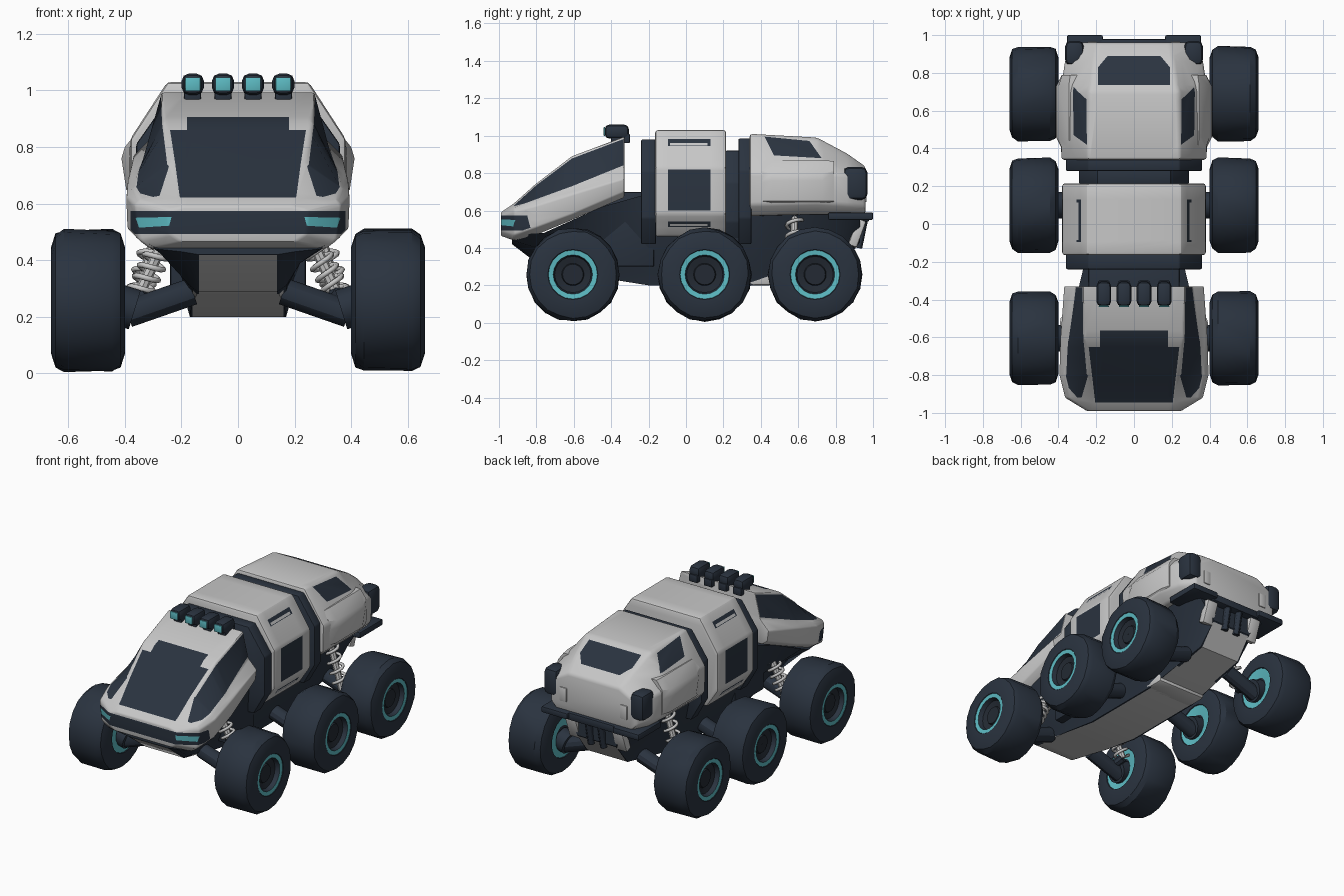
import bpy, bmesh, math, random
from mathutils import Vector, Matrix

if "Cube" in bpy.data.objects:
    bpy.data.objects.remove(bpy.data.objects["Cube"])

random.seed(4)


def material(name, rgb):
    m = bpy.data.materials.new(name)
    m.diffuse_color = (*rgb, 1)
    m.use_nodes = True
    m.node_tree.nodes["Principled BSDF"].inputs["Base Color"].default_value = m.diffuse_color
    return m


MATS = [material("light grey shell", (0.57, 0.57, 0.57)),
        material("dark blue grey", (0.023, 0.033, 0.050)),
        material("cyan light", (0.11, 0.50, 0.55)),
        material("darker hub", (0.017, 0.023, 0.033))]
SHELL, DARK, CYAN, HUB = range(4)


def finish(name, bm):
    me = bpy.data.meshes.new(name)
    bm.to_mesh(me)
    bm.free()
    for m in MATS:
        me.materials.append(m)
    ob = bpy.data.objects.new(name, me)
    bpy.context.collection.objects.link(ob)
    return ob


def bevel(bm, width, seg=2):
    edges = [e for e in bm.edges if len(e.link_faces) == 2 and e.calc_face_angle(0) > 0.4]
    bmesh.ops.bevel(bm, geom=edges, offset=width, segments=seg, profile=0.5,
                    affect='EDGES', clamp_overlap=True)


def loft(stations, mat, width=0.015):
    """Skin mirrored half sections [(x, z) bottom to top] placed along y."""
    bm = bmesh.new()
    rings = []
    for y, half in stations:
        ring = half + [(-x, z) for x, z in reversed(half)]
        rings.append([bm.verts.new((x, y, z)) for x, z in ring])
    n = len(rings[0])
    for a, b in zip(rings, rings[1:]):
        for i in range(n):
            bm.faces.new((a[i], a[(i + 1) % n], b[(i + 1) % n], b[i]))
    bm.faces.new(rings[0])
    bm.faces.new(rings[-1])
    bmesh.ops.recalc_face_normals(bm, faces=bm.faces[:])
    if width:
        bevel(bm, width)
    for f in bm.faces:
        f.material_index = mat
    return bm


def paint(bm, poly, axis, sign, mat, facing=0.2):
    """Cut a convex outline, seen along one axis, into the skin and colour it."""
    bm.normal_update()
    u, v = [k for k in range(3) if k != axis]
    mid = Vector((sum(p[0] for p in poly), sum(p[1] for p in poly))) / len(poly)
    planes = []
    for p, q in zip(poly, poly[1:] + poly[:1]):
        nrm = Vector((q[1] - p[1], p[0] - q[0])).normalized()
        if nrm.dot(mid - Vector(p)) > 0:
            nrm = -nrm
        co, no = Vector((0, 0, 0)), Vector((0, 0, 0))
        co[u], co[v], no[u], no[v] = p[0], p[1], nrm[0], nrm[1]
        planes.append((co, no))
    for co, no in planes:
        faces = [f for f in bm.faces if f.normal[axis] * sign > facing]
        edges = list({e for f in faces for e in f.edges})
        verts = list({w for f in faces for w in f.verts})
        bmesh.ops.bisect_plane(bm, geom=verts + edges + faces, dist=1e-5,
                               plane_co=co, plane_no=no)
        bm.normal_update()
    for f in bm.faces:
        c = f.calc_center_median()
        if f.normal[axis] * sign > facing and all((c - co).dot(no) < 0 for co, no in planes):
            f.material_index = mat


def box(name, c, size, mat, width=0.01, rot=0):
    bm = bmesh.new()
    bmesh.ops.create_cube(bm, size=1, matrix=Matrix.Translation(c)
                          @ Matrix.Rotation(rot, 4, 'X') @ Matrix.Diagonal((*size, 1)))
    if width:
        bevel(bm, width)
    for f in bm.faces:
        f.material_index = mat
    return finish(name, bm)


def rod(name, p, q, r, mat, seg=12):
    p, q = Vector(p), Vector(q)
    bm = bmesh.new()
    m = Matrix.Translation((p + q) / 2) @ (q - p).to_track_quat('Z', 'Y').to_matrix().to_4x4()
    bmesh.ops.create_cone(bm, cap_ends=True, segments=seg, radius1=r, radius2=r,
                          depth=(q - p).length, matrix=m)
    for f in bm.faces:
        f.material_index = mat
    return finish(name, bm)


def spring(name, p, q, r, turns):
    p, q = Vector(p), Vector(q)
    rot = (q - p).to_track_quat('Z', 'Y')
    cu = bpy.data.curves.new(name, 'CURVE')
    cu.dimensions, cu.bevel_depth, cu.bevel_resolution = '3D', 0.010, 1
    n = turns * 12
    sp = cu.splines.new('POLY')
    sp.points.add(n)
    for i in range(n + 1):
        a = i * math.tau / 12
        co = p + rot @ Vector((r * math.cos(a), r * math.sin(a), (q - p).length * i / n))
        sp.points[i].co = (*co, 1)
    cu.materials.append(MATS[SHELL])
    bpy.context.collection.objects.link(bpy.data.objects.new(name, cu))


def wheel(name, x, y, z, s, seg=20):
    """Lathe a tyre and rim; the inner side has a broad cyan face."""
    outer = [(0.085, 0.25), (0.115, 0.234), (0.13, 0.19), (0.13, 0.134), (0.127, 0.131),
             (0.124, 0.105), (0.095, 0.097), (0.085, 0.060), (0.095, 0.055), (0.095, 0.001)]
    inner = [(-0.10, 0.001), (-0.115, 0.070), (-0.125, 0.131), (-0.13, 0.134),
             (-0.13, 0.19), (-0.115, 0.234), (-0.085, 0.25)]
    prof = inner + outer
    mats = [DARK, CYAN] + [DARK] * 9 + [CYAN, DARK, HUB, HUB, HUB]
    bm = bmesh.new()
    rings = []
    for a, r in prof:
        ring = []
        for k in range(seg):
            j = random.uniform(-0.005, 0.004) if r > 0.2 else 0
            t = k * math.tau / seg
            ring.append(bm.verts.new((x + s * a, y + (r + j) * math.cos(t),
                                      z + (r + j) * math.sin(t))))
        rings.append(ring)
    for a, b, m in zip(rings, rings[1:], mats):
        for i in range(seg):
            f = bm.faces.new((a[i], a[(i + 1) % seg], b[(i + 1) % seg], b[i]))
            f.material_index = m
    bmesh.ops.recalc_face_normals(bm, faces=bm.faces[:])
    finish(name, bm)


# front cabin with windscreen, side glass, nose band and headlights
bm = loft([(-0.99, [(0.20, 0.465), (0.24, 0.49), (0.25, 0.570), (0.235, 0.58), (0.19, 0.59)]),
           (-0.92, [(0.31, 0.440), (0.35, 0.47), (0.365, 0.595), (0.35, 0.612), (0.215, 0.638)]),
           (-0.80, [(0.33, 0.470), (0.39, 0.51), (0.395, 0.625), (0.37, 0.655), (0.235, 0.745)]),
           (-0.61, [(0.33, 0.550), (0.385, 0.58), (0.39, 0.685), (0.345, 0.730), (0.262, 0.890)]),
           (-0.33, [(0.32, 0.670), (0.36, 0.70), (0.37, 0.770), (0.31, 0.830), (0.27, 0.995)])],
          SHELL, 0.010)
paint(bm, [(-0.205, -0.945), (0.205, -0.945), (0.24, -0.65), (-0.24, -0.65)], 2, 1, DARK, 0.5)
paint(bm, [(-0.18, -0.66), (0.18, -0.66), (0.18, -0.565), (-0.18, -0.565)], 2, 1, DARK, 0.5)
for s in (1, -1):
    paint(bm, [(-0.925, 0.622), (-0.80, 0.735), (-0.61, 0.878), (-0.335, 0.982),
               (-0.335, 0.83), (-0.61, 0.73), (-0.80, 0.653)], 0, s, DARK, 0.2)
paint(bm, [(-0.38, 0.493), (0.38, 0.493), (0.38, 0.574), (-0.38, 0.574)], 1, -1, DARK)
for s in (1, -1):
    paint(bm, [(s * 0.243, 0.522), (s * 0.35, 0.515), (s * 0.362, 0.55), (s * 0.235, 0.553)],
          1, -1, CYAN)
finish("front_cabin", bm)

# middle module with side doors and slots
octo = [(0.30, 0.46), (0.38, 0.58), (0.38, 0.83), (0.25, 1.03)]
bm = loft([(-0.165, octo), (0.215, octo)], SHELL)
for s in (1, -1):
    for lo, hi in ((0.60, 0.82), (0.945, 0.982), (0.512, 0.542)):
        paint(bm, [(-0.095, lo), (0.13, lo), (0.13, hi), (-0.095, hi)], 0, s, DARK)
    for lo, hi in ((0.948, 0.962), (0.516, 0.528)):
        paint(bm, [(-0.085, lo), (0.115, lo), (0.115, hi), (-0.085, hi)], 0, s, SHELL)
finish("middle_module", bm)

# rear module with side and back windows
bm = loft([(0.34, [(0.32, 0.57), (0.38, 0.63), (0.385, 0.80), (0.245, 1.01)]),
           (0.70, [(0.33, 0.58), (0.39, 0.64), (0.39, 0.80), (0.235, 0.99)]),
           (0.86, [(0.32, 0.58), (0.365, 0.63), (0.365, 0.79), (0.21, 0.905)]),
           (0.96, [(0.27, 0.58), (0.31, 0.62), (0.31, 0.77), (0.185, 0.835)])], SHELL)
for s in (1, -1):
    paint(bm, [(0.42, 0.995), (0.66, 0.972), (0.725, 0.88), (0.47, 0.895)], 0, s, DARK)
paint(bm, [(-0.19, 0.735), (0.19, 0.735), (0.19, 0.83), (0.14, 0.89),
           (-0.14, 0.89), (-0.19, 0.83)], 2, 1, DARK, 0.4)
finish("rear_module", bm)
flat = [(0.30, 0.60), (0.380, 0.65), (0.382, 0.75), (0.38, 0.81), (0.338, 0.865)]
wide = [(0.32, 0.59), (0.395, 0.65), (0.412, 0.76), (0.40, 0.80), (0.345, 0.868)]
finish("side_blisters", loft([(0.40, flat), (0.46, wide), (0.73, wide), (0.79, flat)], SHELL, 0))
for s in (1, -1):
    box("rear_hatch_panel", (s * 0.22, 0.96, 0.69), (0.05, 0.012, 0.09), SHELL, 0.004)
    box("tail_lamp", (s * 0.315, 0.905, 0.745), (0.10, 0.13, 0.175), DARK, 0.03)
    box("rear_step", (s * 0.26, 0.88, 0.57), (0.19, 0.24, 0.04), DARK, 0.008)
    box("rear_bracket", (s * 0.17, 0.915, 0.48), (0.08, 0.05, 0.15), SHELL, 0.01, -0.35)
    rod("hitch_bar", (s * 0.045, 0.955, 0.57), (s * 0.045, 0.92, 0.40), 0.022, DARK)
box("rear_bumper", (0, 0.91, 0.565), (0.36, 0.14, 0.05), DARK)

# dark joints between the modules
for name, y0, y1, sx, z0, z1 in (("front_joint_ring", -0.24, -0.16, 0.36, 0.42, 0.98),
                                 ("rear_joint_ring", 0.28, 0.35, 0.36, 0.42, 0.985),
                                 ("rear_joint_neck", 0.21, 0.29, 0.29, 0.40, 0.92)):
    sec = [(sx * 0.78, z0), (sx, z0 + 0.14), (sx, z1 - 0.17), (sx * 0.67, z1)]
    finish(name, loft([(y0, sec), (y1, sec)], DARK, 0.008))
box("front_joint_neck", (0, -0.32, 0.5), (0.48, 0.30, 0.40), DARK)

# lower hull with a pale belly
bm = loft([(-0.93, [(0.14, 0.42), (0.20, 0.43), (0.29, 0.44), (0.33, 0.47)]),
           (-0.76, [(0.14, 0.29), (0.17, 0.31), (0.22, 0.39), (0.36, 0.48)]),
           (-0.45, [(0.165, 0.24), (0.18, 0.29), (0.22, 0.39), (0.32, 0.62)]),
           (-0.20, [(0.17, 0.20), (0.19, 0.27), (0.24, 0.40), (0.26, 0.69)]),
           (0.35, [(0.17, 0.20), (0.19, 0.27), (0.24, 0.40), (0.28, 0.60)]),
           (0.82, [(0.15, 0.29), (0.17, 0.34), (0.22, 0.44), (0.30, 0.59)]),
           (0.93, [(0.14, 0.43), (0.16, 0.46), (0.20, 0.50), (0.27, 0.58)])], DARK, 0)
for x, y0, y1 in ((0.138, -0.928, -0.70), (0.16, -0.70, 0.60), (0.14, 0.60, 0.925)):
    paint(bm, [(-x, y0), (x, y0), (x, y1), (-x, y1)], 2, -1, SHELL)
finish("lower_hull", bm)
box("belly_plate", (0, 0.39, 0.24), (0.35, 0.14, 0.08), SHELL, 0.015)

# roof lamps
for x in (-0.16, -0.053, 0.053, 0.16):
    box("roof_lamp", (x, -0.37, 1.022), (0.078, 0.13, 0.075), DARK, 0.025)
    box("roof_lamp_lens", (x, -0.436, 1.022), (0.054, 0.008, 0.048), CYAN, 0.003)
    box("roof_lamp_foot", (x, -0.35, 0.985), (0.06, 0.10, 0.05), DARK, 0.006)

# wheels and arms, with springs on the outer axles
for y, dy, top in ((-0.605, 0.08, 0.47), (0.10, None, 0), (0.69, -0.11, 0.58)):
    for s in (1, -1):
        wheel("wheel", s * 0.53, y, 0.258, s)
        rod("wheel_hub", (s * 0.365, y, 0.225), (s * 0.43, y, 0.245), 0.072, DARK, 14)
        rod("suspension_arm", (s * 0.16, y, 0.29), (s * 0.39, y, 0.21), 0.048, DARK)
        if dy is None:
            continue
        lo, hi = (s * 0.35, y + dy, 0.28), (s * 0.262, y + dy, top)
        rod("damper", lo, hi, 0.02, SHELL, 8)
        spring("coil_spring", lo, hi, 0.042, 5)
        rod("spring_mount", (s * 0.33, y, 0.25), lo, 0.028, DARK, 8)

# smooth shading with crisp edges
bpy.ops.object.select_all(action='DESELECT')
for ob in bpy.context.scene.objects:
    if ob.type == 'MESH':
        ob.select_set(True)
        bpy.context.view_layer.objects.active = ob
bpy.ops.object.shade_smooth_by_angle(angle=math.radians(30))
